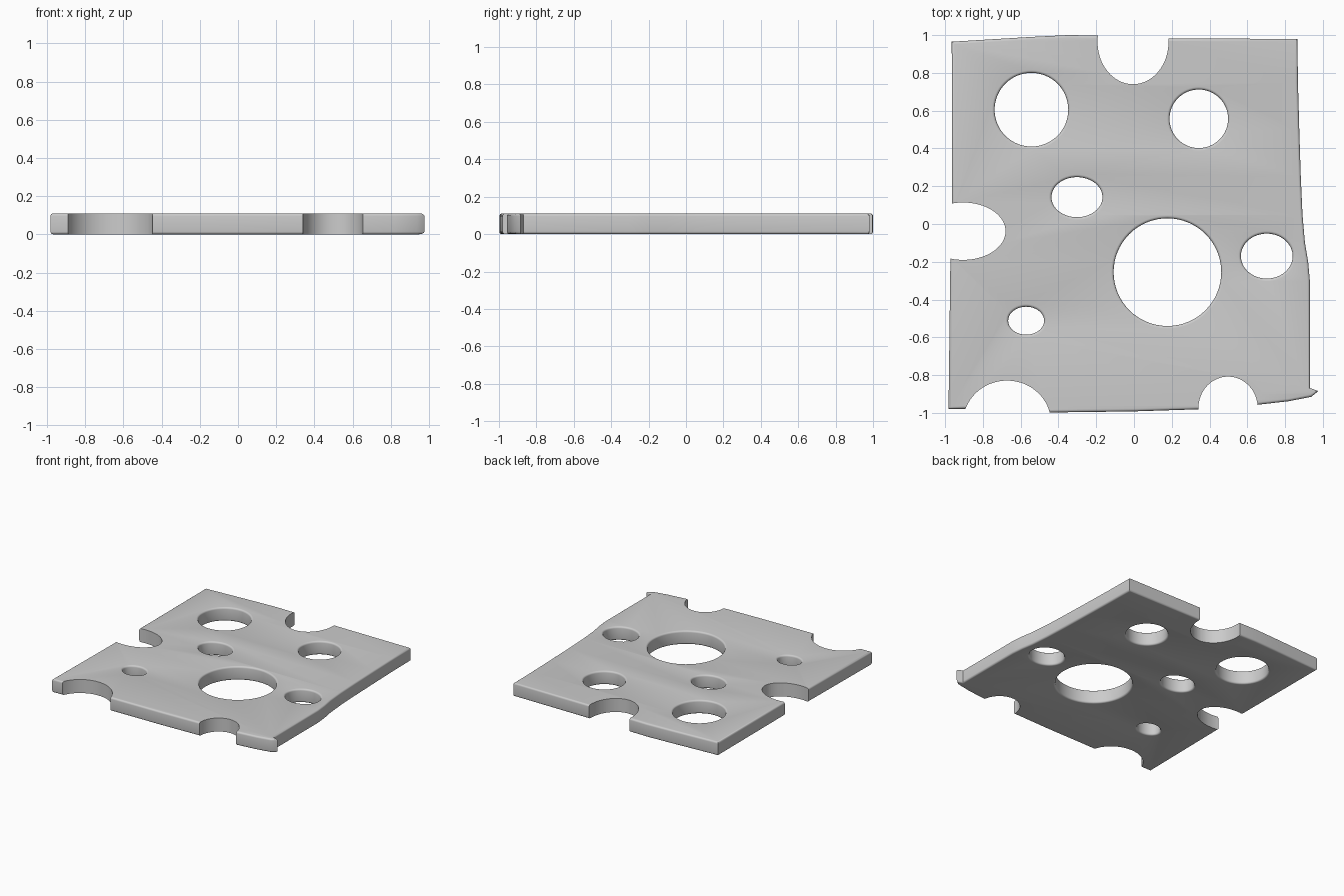
import bpy
from math import sin, cos, tau

if "Cube" in bpy.data.objects:
    bpy.data.objects.remove(bpy.data.objects["Cube"])

H, B = 0.11, 0.014   # slab thickness, edge rounding

outline = [(-0.965, 0.965), (-0.75, 0.978), (-0.55, 0.99), (-0.35, 1.0), (-0.2, 0.998),
           (0.185, 0.982), (0.865, 0.98), (0.868, 0.75), (0.875, 0.5), (0.883, 0.25),
           (0.892, 0.05), (0.905, -0.1), (0.922, -0.2), (0.931, -0.3), (0.931, -0.868),
           (0.976, -0.885), (0.938, -0.915), (0.82, -0.938), (0.655, -0.957),
           (0.34, -0.981), (0.0, -0.992), (-0.455, -0.998), (-0.89, -0.978),
           (-0.982, -0.98), (-0.972, -0.185), (-0.963, 0.11)]
# centre x, centre y, radius x, radius y
holes = [(-0.543, 0.605, 0.195, 0.195), (0.343, 0.557, 0.155, 0.155),
         (-0.302, 0.142, 0.135, 0.106), (0.177, -0.255, 0.285, 0.285),
         (0.703, -0.17, 0.137, 0.119), (-0.571, -0.512, 0.095, 0.074)]
notches = [(-0.005, 0.965, 0.188, 0.225), (-0.905, -0.038, 0.225, 0.152),
           (-0.672, -1.05, 0.232, 0.221), (0.498, -0.975, 0.157, 0.167)]


def ellipse(x, y, rx, ry, n=64):
    return [(x + rx * cos(tau * i / n), y + ry * sin(tau * i / n)) for i in range(n)]


def plate(name, loops, depth, bevel, z):
    """Extruded flat curve with inner loops as holes, turned into a mesh."""
    cu = bpy.data.curves.new(name, 'CURVE')
    cu.dimensions, cu.fill_mode = '2D', 'BOTH'
    cu.extrude = depth / 2 - bevel
    cu.bevel_depth, cu.bevel_resolution, cu.offset = bevel, 3, -bevel
    for pts in loops:
        s = cu.splines.new('POLY')
        s.points.add(len(pts) - 1)
        for p, (x, y) in zip(s.points, pts):
            p.co = (x, y, 0, 1)
        s.use_cyclic_u = True
    ob = bpy.data.objects.new(name, cu)
    bpy.context.collection.objects.link(ob)
    ob.location.z = z
    bpy.ops.object.select_all(action='DESELECT')
    ob.select_set(True)
    bpy.context.view_layer.objects.active = ob
    bpy.ops.object.convert(target='MESH')
    ob = bpy.context.object
    # weld the caps to the rim
    bpy.ops.object.mode_set(mode='EDIT')
    bpy.ops.mesh.select_all(action='SELECT')
    bpy.ops.mesh.remove_doubles(threshold=0.0002)
    bpy.ops.mesh.normals_make_consistent(inside=False)
    bpy.ops.object.mode_set(mode='OBJECT')
    return ob


# Cheese slice with rounded rim and through holes
cheese = plate("cheese_slice", [outline] + [ellipse(*h) for h in holes], H, B, H / 2)

# Crisp bites at the edges
for i, n in enumerate(notches):
    cutter = plate(f"edge_bite_cutter_{i}", [ellipse(*n)], 0.4, 0, H / 2)
    cutter.hide_render = True
    cutter.hide_set(True)
    m = cheese.modifiers.new("edge_bite", 'BOOLEAN')
    m.operation, m.solver, m.object = 'DIFFERENCE', 'EXACT', cutter

bpy.ops.object.select_all(action='DESELECT')
cheese.select_set(True)
bpy.context.view_layer.objects.active = cheese
for m in list(cheese.modifiers):
    bpy.ops.object.modifier_apply(modifier=m.name)
bpy.ops.object.shade_smooth_by_angle(angle=0.6)
